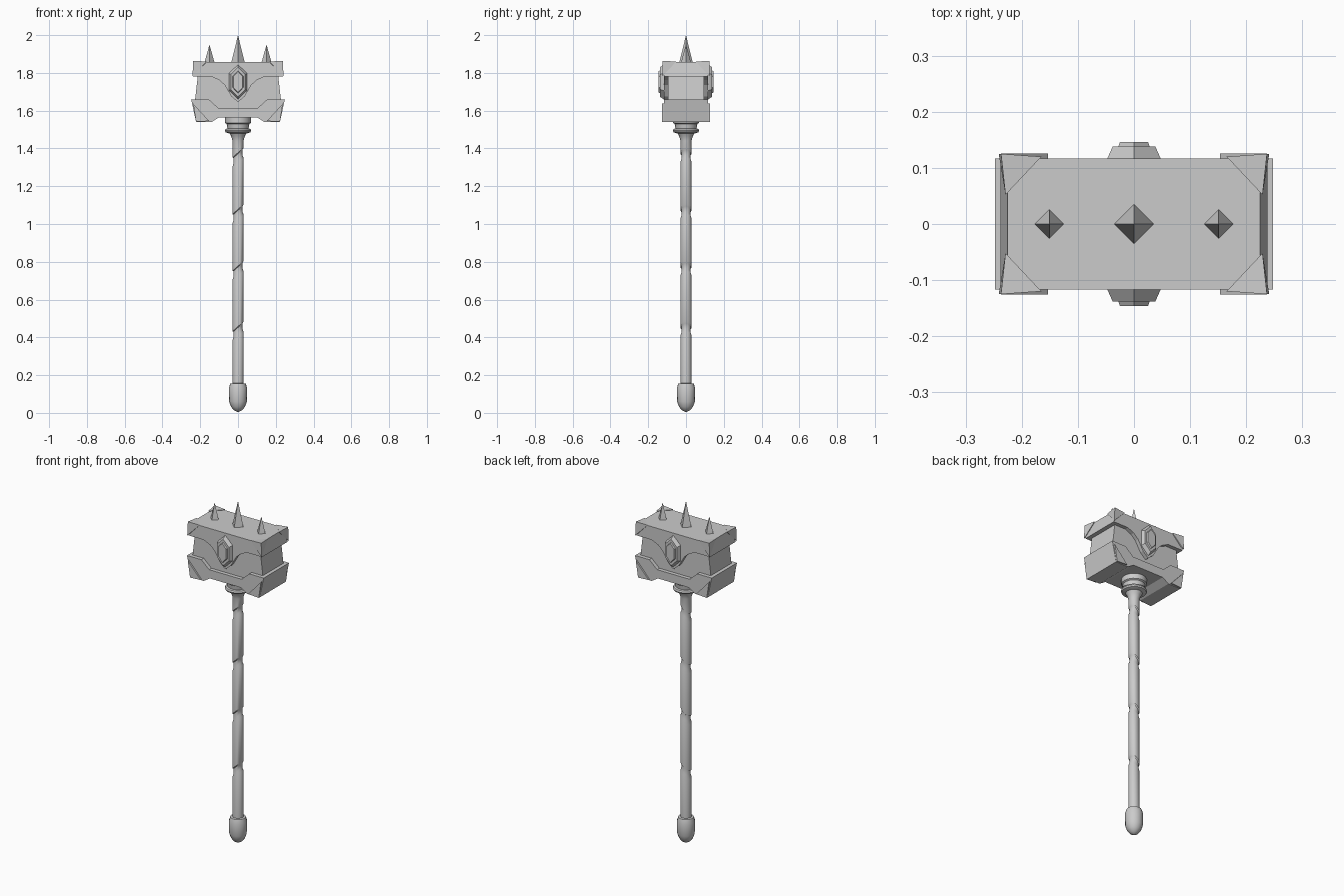
import bpy
import bmesh
from math import sin, cos, pi, radians

old = bpy.data.objects.get("Cube")
if old:
    bpy.data.objects.remove(old)

grey = bpy.data.materials.new("plain_grey")
grey.use_nodes = True
COLOUR = (0.6, 0.6, 0.6, 1)
grey.diffuse_color = COLOUR
grey.node_tree.nodes["Principled BSDF"].inputs["Base Color"].default_value = COLOUR


def finish(name, bm, smooth=False):
    bmesh.ops.recalc_face_normals(bm, faces=bm.faces)
    mesh = bpy.data.meshes.new(name)
    bm.to_mesh(mesh)
    bm.free()
    mesh.materials.append(grey)
    obj = bpy.data.objects.new(name, mesh)
    bpy.context.collection.objects.link(obj)
    if smooth:
        bpy.ops.object.select_all(action='DESELECT')
        obj.select_set(True)
        bpy.context.view_layer.objects.active = obj
        bpy.ops.object.shade_smooth_by_angle(angle=radians(35))
    return obj


def loft(name, rings, smooth=False):
    """Skin a list of equal-length point rings and cap both ends."""
    bm = bmesh.new()
    loops = [[bm.verts.new(p) for p in ring] for ring in rings]
    n = len(loops[0])
    for a, b in zip(loops, loops[1:]):
        for i in range(n):
            j = (i + 1) % n
            bm.faces.new((a[i], a[j], b[j], b[i]))
    bm.faces.new(loops[0])
    bm.faces.new(loops[-1])
    return finish(name, bm, smooth)


def lathe(name, profile, sides=16, smooth=True):
    """Turn (radius, z, tilt) stations; tilt slants a station along x."""
    angles = [2 * pi * i / sides for i in range(sides)]
    return loft(name, [[(r * cos(a), r * sin(a), z + tilt * r * cos(a)) for a in angles]
                       for r, z, tilt in profile], smooth)


def slab(name, outline, y0, y1):
    """Extrude an x-z outline between two y values."""
    return loft(name, [[(x, y, z) for x, z in outline] for y in (y0, y1)])


def hull(name, points):
    bm = bmesh.new()
    for p in points:
        bm.verts.new(p)
    bmesh.ops.convex_hull(bm, input=bm.verts)
    return finish(name, bm)


def mirrored(half):
    """Complete a right-half outline with its mirror image."""
    return half + [(-x, z) for x, z in reversed(half) if x > 0]


# Handle with slanted grooves
stations = [(0.029, 0.14, 0)]
for z in (0.44, 0.76, 1.06, 1.36):
    stations += [(0.030, z - 0.035, 0.8), (0.024, z - 0.018, 0.9),
                 (0.024, z + 0.012, 0.9), (0.030, z + 0.018, 0.9)]
stations += [(0.029, 1.44, 0), (0.036, 1.465, 0), (0.048, 1.485, 0)]
lathe("handle", stations)
lathe("pommel", [(0.004, 0.005, 0), (0.022, 0.014, 0), (0.037, 0.032, 0), (0.047, 0.06, 0),
                 (0.049, 0.13, 0), (0.041, 0.155, 0), (0.029, 0.157, 0)])
lathe("collar_ring", [(0.05, 1.48, 0), (0.066, 1.486, 0), (0.070, 1.494, 0),
                      (0.066, 1.503, 0), (0.05, 1.508, 0)])
lathe("collar", [(0.055, 1.50, 0), (0.060, 1.53, 0), (0.068, 1.535, 0), (0.068, 1.58, 0)])

# Hammer head: core and two shaped bands
slab("head_core", mirrored([(0.229, 1.60), (0.227, 1.66), (0.212, 1.79), (0.212, 1.83)]),
     -0.095, 0.095)
slab("upper_band", mirrored([(0, 1.645), (0.035, 1.675), (0.07, 1.735), (0.10, 1.762),
                             (0.14, 1.78), (0.238, 1.78), (0.225, 1.857)]), -0.117, 0.117)
slab("lower_band", mirrored([(0.10, 1.565), (0.14, 1.54), (0.222, 1.54), (0.248, 1.66),
                             (0.155, 1.66), (0.105, 1.615)]), -0.117, 0.117)

# Corner caps, plates and medallions
for sy, face in ((-1, "front"), (1, "back")):
    for sx, side in ((-1, "right"), (1, "left")):
        tag = face + "_" + side
        hull("top_cap_" + tag, [(sx * x, sy * y, z) for x, y, z in (
            (0.237, 0.125, 1.864), (0.165, 0.12, 1.860), (0.229, 0.052, 1.860),
            (0.241, 0.125, 1.782), (0.20, 0.10, 1.82))])
        slab("lower_plate_" + tag, [(sx * 0.153, 1.545), (sx * 0.222, 1.541),
                                    (sx * 0.237, 1.637)], sy * 0.11, sy * 0.126)
    hexagon = [(0, 1), (1, 0.5), (1, -0.5), (0, -1), (-1, -0.5), (-1, 0.5)]
    rings = ((0.047, 0.092, 0.110), (0.047, 0.092, 0.118), (0.038, 0.078, 0.138),
             (0.028, 0.060, 0.138), (0.025, 0.056, 0.146), (0.014, 0.036, 0.146))
    loft("medallion_" + face, [[(w * u, sy * y, 1.752 + h * v) for u, v in hexagon]
                               for w, h, y in rings])

# Four-sided spikes
for name, x, r, tip in (("spike_middle", 0, 0.036, 2.0),
                        ("spike_right", -0.151, 0.027, 1.95),
                        ("spike_left", 0.151, 0.027, 1.95)):
    hull(name, [(x + r, 0, 1.853), (x - r, 0, 1.853), (x, r, 1.853), (x, -r, 1.853), (x, 0, tip)])
